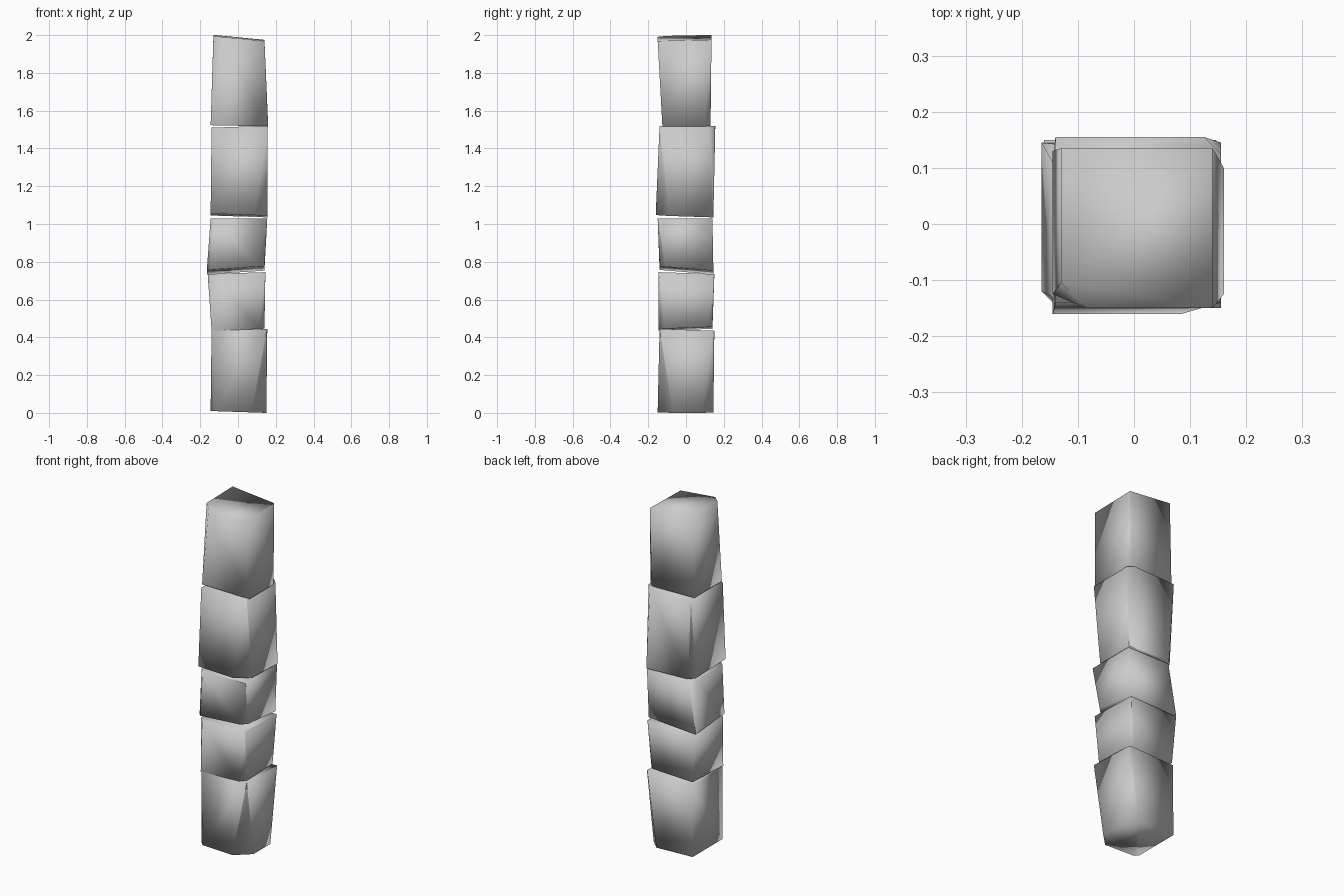
import bpy
import bmesh
from mathutils import Vector

default_cube = bpy.data.objects.get("Cube")
if default_cube:
    bpy.data.objects.remove(default_cube, do_unlink=True)

# Single stone grey shared by the whole stack
stone_grey = bpy.data.materials.new("stone grey")
stone_grey.use_nodes = True
grey = (0.6, 0.6, 0.6, 1)
stone_grey.diffuse_color = grey
stone_grey.node_tree.nodes["Principled BSDF"].inputs["Base Color"].default_value = grey

CORNERS = ((-1, -1), (1, -1), (1, 1), (-1, 1))


def ring(bm, left, right, front, back, height, tilt_x=0, tilt_y=0):
    """Four corners of a tilted end face; tilts are the rise towards +x and +y."""
    verts = []
    for sx, sy in CORNERS:
        x = right if sx > 0 else left
        y = back if sy > 0 else front
        verts.append(bm.verts.new((x, y, height + sx * tilt_x + sy * tilt_y)))
    return verts


def chamfer(bm, low, high, corner, low_size, high_size):
    """Slice a standing edge; a negative size lets the cut run out along the edge."""
    sx, sy = CORNERS[corner]
    along_x, along_y = Vector((-sx, 0, 0)), Vector((0, -sy, 0))
    p = low + along_x * low_size
    q = low + along_y * low_size
    r = high + along_x * high_size
    across = along_y - along_x
    normal = across.cross(r - p).normalized()
    if normal.dot(Vector((sx, sy, 0))) < 0:
        normal.negate()
    geom = bm.verts[:] + bm.edges[:] + bm.faces[:]
    bmesh.ops.bisect_plane(bm, geom=geom, plane_co=(p + q) / 2, plane_no=normal,
                           clear_outer=True)
    rim = [e for e in bm.edges if e.is_boundary]
    if rim:
        bmesh.ops.holes_fill(bm, edges=rim)


def stone(name, bottom, top, chips):
    bm = bmesh.new()
    low = ring(bm, *bottom)
    high = ring(bm, *top)
    bm.faces.new(low[::-1])
    bm.faces.new(high)
    for i in range(len(CORNERS)):
        j = (i + 1) % len(CORNERS)
        bm.faces.new((low[i], low[j], high[j], high[i]))
    ends = [(a.co.copy(), b.co.copy()) for a, b in zip(low, high)]
    for corner, low_size, high_size in chips:
        chamfer(bm, *ends[corner], corner, low_size, high_size)
    bmesh.ops.recalc_face_normals(bm, faces=bm.faces[:])
    mesh = bpy.data.meshes.new(name)
    bm.to_mesh(mesh)
    bm.free()
    mesh.materials.append(stone_grey)
    mesh.shade_smooth()
    obj = bpy.data.objects.new(name, mesh)
    bpy.context.collection.objects.link(obj)


# Stones from the ground up: bottom face, top face, chipped standing edges
stone("base_stone",
      (-0.145, 0.15, -0.15, 0.145, 0.005, -0.005),
      (-0.14, 0.155, -0.14, 0.15, 0.435, 0.005, -0.005),
      [(1, 0.08, 0), (2, 0.06, 0.01), (0, 0.02, 0)])

stone("lower_middle_stone",
      (-0.14, 0.14, -0.145, 0.14, 0.445, 0.005, 0.005),
      (-0.16, 0.145, -0.145, 0.15, 0.735, 0.005, -0.005),
      [(0, 0, 0.03), (1, 0.03, 0), (2, 0.02, 0)])

stone("upper_middle_stone",
      (-0.165, 0.14, -0.14, 0.145, 0.755, 0.01, -0.012),
      (-0.145, 0.155, -0.15, 0.14, 1.03),
      [(0, 0.02, 0.02), (1, 0.03, 0), (3, 0, 0.03)])

stone("tall_stone",
      (-0.145, 0.155, -0.16, 0.145, 1.045, -0.005, -0.005),
      (-0.14, 0.155, -0.14, 0.155, 1.515, 0.005),
      [(1, 0.07, 0), (2, 0, 0.03), (3, 0.03, 0)])

stone("cap_stone",
      (-0.145, 0.16, -0.125, 0.13, 1.52, -0.003),
      (-0.13, 0.14, -0.15, 0.135, 1.985, -0.013, 0.003),
      [(0, 0, 0.045), (2, 0.03, 0)])
